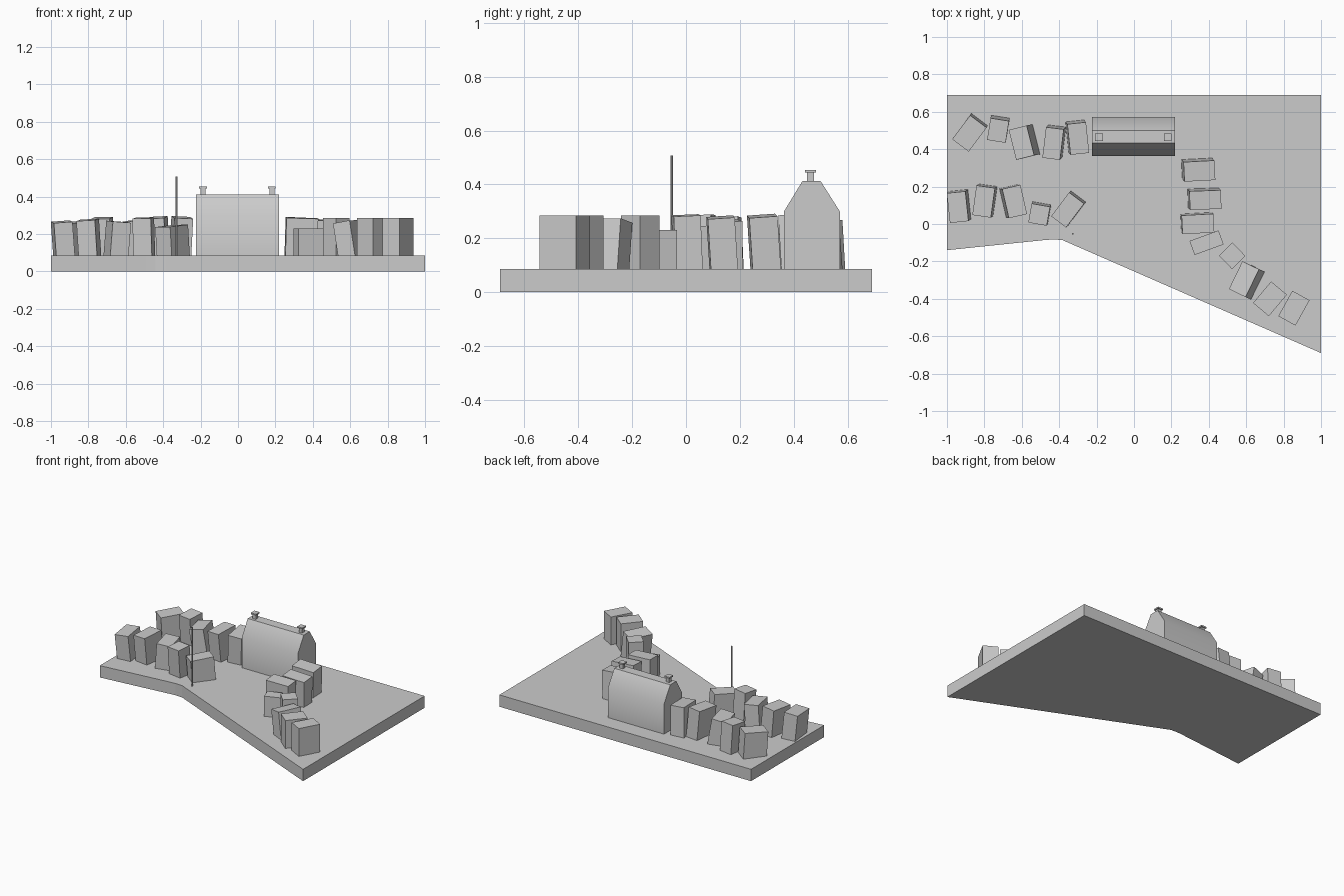
import bpy, bmesh, math
from mathutils import Vector, Matrix

if "Cube" in bpy.data.objects:
    bpy.data.objects.remove(bpy.data.objects["Cube"])

grey = bpy.data.materials.new("plain_grey")
grey.use_nodes = True
grey.diffuse_color = (0.6, 0.6, 0.6, 1)
grey.node_tree.nodes["Principled BSDF"].inputs["Base Color"].default_value = (0.6, 0.6, 0.6, 1)
GROUND = 0.085


def finish(name, bm):
    bmesh.ops.recalc_face_normals(bm, faces=bm.faces)
    mesh = bpy.data.meshes.new(name)
    bm.to_mesh(mesh)
    bm.free()
    mesh.materials.append(grey)
    obj = bpy.data.objects.new(name, mesh)
    bpy.context.collection.objects.link(obj)
    return obj


def extruded(name, profile, direction):
    bm = bmesh.new()
    face = bm.faces.new([bm.verts.new(p) for p in profile])
    ext = bmesh.ops.extrude_face_region(bm, geom=[face])["geom"]
    bmesh.ops.translate(bm, vec=direction, verts=[v for v in ext if isinstance(v, bmesh.types.BMVert)])
    return finish(name, bm)


def box(name, size, matrix):
    bm = bmesh.new()
    bmesh.ops.create_cube(bm, size=1, matrix=matrix @ Matrix.Diagonal((*size, 1)))
    return finish(name, bm)


# Ground slab with a kinked front edge
outline = [(-1, 0.69), (-1, -0.14), (-0.49, -0.087), (-0.44, -0.083), (-0.385, -0.085), (1, -0.69), (1, 0.69)]
extruded("ground_slab", [(x, y, 0) for x, y in outline], (0, 0, GROUND))

# Main hall with a flat-topped gable
gable = [(0.364, GROUND), (0.364, 0.3), (0.432, 0.412), (0.5, 0.412), (0.571, 0.3), (0.571, GROUND)]
hall = extruded("main_hall", [(-0.225, y, z) for y, z in gable], (0.445, 0, 0))
bpy.context.view_layer.objects.active = hall
hall.select_set(True)
bpy.ops.object.shade_smooth_by_angle(angle=math.radians(40))
hall.select_set(False)

# Chimneys with wider caps
for side, x in (("right", -0.187), ("left", 0.181)):
    box(side + "_chimney", (0.026, 0.026, 0.04), Matrix.Translation((x, 0.463, 0.425)))
    box(side + "_chimney_cap", (0.041, 0.041, 0.01), Matrix.Translation((x, 0.463, 0.449)))

# Flag pole
bm = bmesh.new()
bmesh.ops.create_cone(bm, cap_ends=True, segments=8, radius1=0.005, radius2=0.005, depth=0.422,
                      matrix=Matrix.Translation((-0.328, -0.053, GROUND + 0.211)))
finish("flag_pole", bm)


def house(name, x, y, width, depth, turn, top, foot=(0, 0)):
    """Box whose top centre is at x, y, top; its foot is shifted by the lean."""
    up = Vector((-foot[0], -foot[1], top - GROUND))
    length = up.length + 0.02
    tilt = Vector((0, 0, 1)).rotation_difference(up).to_matrix().to_4x4()
    place = Matrix.Translation((x, y, top)) @ tilt @ Matrix.Rotation(math.radians(turn), 4, "Z")
    box(name, (width, depth, length), place @ Matrix.Translation((0, 0, -length / 2)))


# Back row of houses
house("back_house_1", -0.88, 0.484, 0.11, 0.16, -37, 0.262, (0.006, 0.01))
house("back_house_2", -0.727, 0.5, 0.1, 0.118, -9, 0.285, (0.004, 0.015))
house("back_house_3", -0.602, 0.435, 0.1, 0.165, 14, 0.265, (0.03, 0.006))
house("back_house_4", -0.433, 0.43, 0.095, 0.165, -7, 0.288, (0.012, 0.012))
house("back_house_5", -0.298, 0.457, 0.1, 0.165, 6, 0.288, (-0.01, 0.012))

# Front row of houses
house("front_house_1", -0.943, 0.09, 0.1, 0.16, 6, 0.265, (0.013, 0.01))
house("front_house_2", -0.804, 0.12, 0.1, 0.16, -8, 0.275, (0.012, 0.008))
house("front_house_3", -0.638, 0.12, 0.1, 0.16, 13, 0.265, (-0.014, 0.002))
house("front_house_4", -0.507, 0.05, 0.1, 0.103, -10, 0.285, (0.006, 0.01))
house("front_house_5", -0.355, 0.075, 0.1, 0.16, -37, 0.243, (0.009, 0.008))

# Side row of houses, bending towards the front corner
house("side_house_1", 0.35, 0.283, 0.165, 0.105, 3, 0.283, (-0.012, 0.013))
house("side_house_2", 0.382, 0.128, 0.168, 0.1, 2, 0.278, (-0.01, 0.012))
house("side_house_3", 0.342, 0, 0.17, 0.1, 3, 0.285, (-0.006, 0.008))
house("side_house_4", 0.388, -0.1, 0.165, 0.08, 20, 0.23)
house("side_house_5", 0.525, -0.17, 0.1, 0.1, 44, 0.285)
house("side_house_6", 0.588, -0.295, 0.1, 0.165, -26, 0.265, (0.028, -0.012))
house("side_house_7", 0.727, -0.4, 0.11, 0.15, -40, 0.285)
house("side_house_8", 0.855, -0.45, 0.105, 0.155, -29, 0.285)
